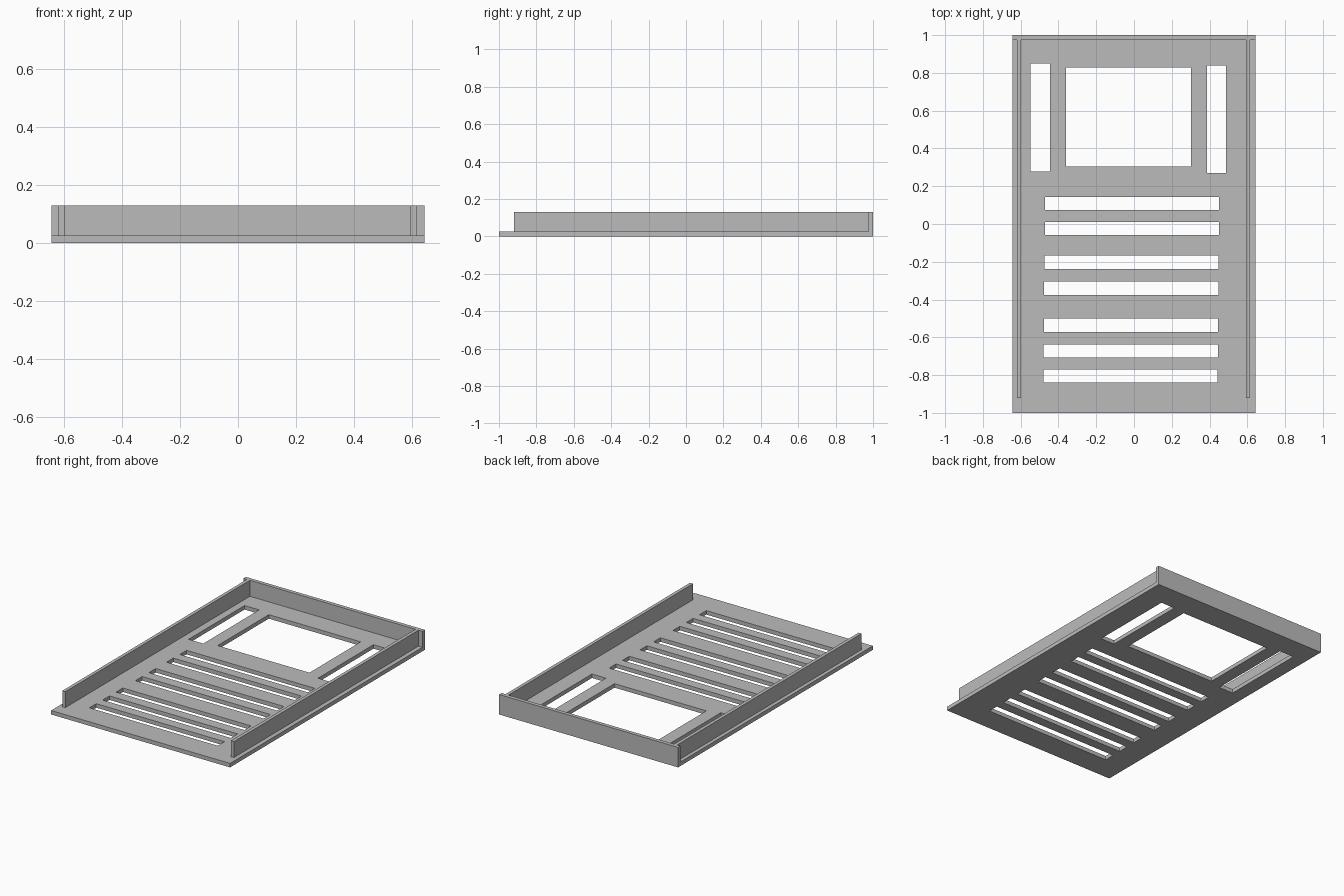
import bpy
import bmesh

if "Cube" in bpy.data.objects:
    bpy.data.objects.remove(bpy.data.objects["Cube"], do_unlink=True)

GREY = (0.5, 0.5, 0.5, 1.0)
grey = bpy.data.materials.new("plain_grey")
grey.use_nodes = True
grey.diffuse_color = GREY
grey.node_tree.nodes["Principled BSDF"].inputs["Base Color"].default_value = GREY


def add_box(bm, x0, x1, y0, y1, z0, z1):
    """Add an axis-aligned box spanning the given limits."""
    verts = bmesh.ops.create_cube(bm, size=1)["verts"]
    bmesh.ops.scale(bm, verts=verts, vec=(x1 - x0, y1 - y0, z1 - z0))
    bmesh.ops.translate(bm, verts=verts,
                        vec=((x0 + x1) / 2, (y0 + y1) / 2, (z0 + z1) / 2))


def make_part(name, boxes):
    """Make one object from a list of box limits."""
    bm = bmesh.new()
    for box in boxes:
        add_box(bm, *box)
    mesh = bpy.data.meshes.new(name)
    bm.to_mesh(mesh)
    bm.free()
    mesh.materials.append(grey)
    obj = bpy.data.objects.new(name, mesh)
    bpy.context.collection.objects.link(obj)
    return obj


HALF_W = 0.643
PLATE_TOP = 0.026
WALL_TOP = 0.13
BACK_Y = 0.975

# Base plate
plate = make_part("base_plate", [(-HALF_W, HALF_W, -1, 1, 0, PLATE_TOP)])

# Openings: window, two upright slots, then seven slightly drifting vents
openings = [(-0.359, 0.301, 0.304, 0.829),
            (-0.549, -0.444, 0.277, 0.851),
            (0.386, 0.487, 0.27, 0.84)]
for i, y in enumerate((0.109, -0.024, -0.203, -0.34, -0.536, -0.672, -0.805)):
    shift = -0.01 - 0.0015 * i
    openings.append((shift - 0.461, shift + 0.461, y - 0.035, y + 0.035))
cutter = make_part("opening_cutter", [o + (-0.1, 0.1) for o in openings])
cutter.hide_render = True

cut = plate.modifiers.new("openings", "BOOLEAN")
cut.operation = "DIFFERENCE"
cut.solver = "EXACT"
cut.object = cutter
bpy.context.view_layer.objects.active = plate
bpy.ops.object.modifier_apply(modifier=cut.name)
bpy.data.objects.remove(cutter, do_unlink=True)

# Side rails, set in from the plate edges and stopping short of the front
make_part("right_rail", [(-0.619, -0.597, -0.92, BACK_Y, PLATE_TOP, WALL_TOP)])
make_part("left_rail", [(0.593, 0.615, -0.92, BACK_Y, PLATE_TOP, WALL_TOP)])

# Full-width back wall
make_part("back_wall", [(-HALF_W, HALF_W, BACK_Y, 1, PLATE_TOP, WALL_TOP)])
